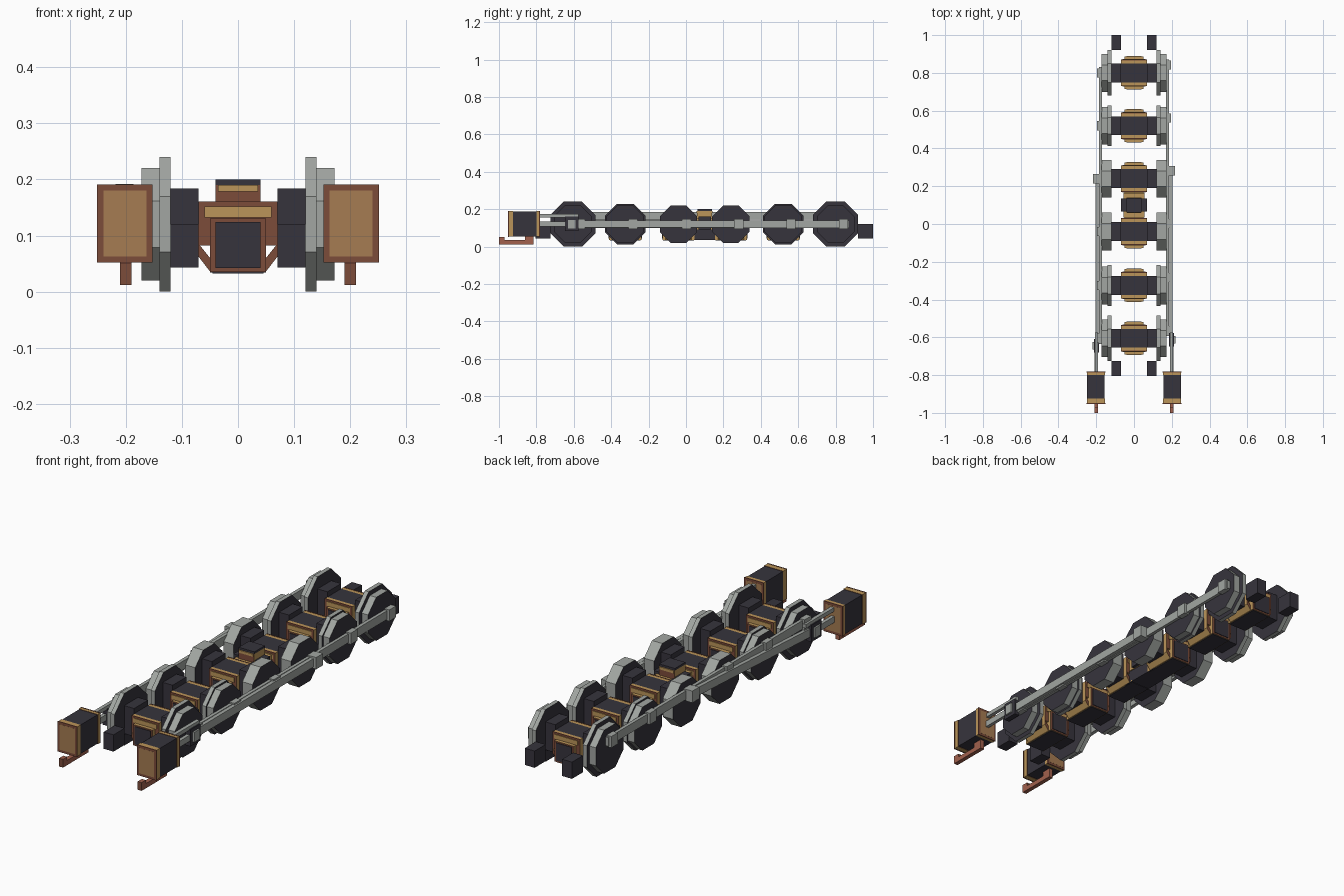
import bpy, bmesh, math

cube = bpy.data.objects.get("Cube")
if cube:
    bpy.data.objects.remove(cube)


def material(name, rgb):
    m = bpy.data.materials.new(name)
    m.use_nodes = True
    m.diffuse_color = (*rgb, 1)
    m.node_tree.nodes["Principled BSDF"].inputs["Base Color"].default_value = (*rgb, 1)
    return m


DARK = material("dark iron", (0.037, 0.034, 0.046))
STEEL = material("light steel", (0.36, 0.38, 0.36))
BROWN = material("brown trim", (0.2, 0.072, 0.042))
BRASS = material("brass", (0.5, 0.3, 0.1))
WORN = material("worn brass", (0.38, 0.2, 0.085))
COPPER = material("copper", (0.36, 0.12, 0.075))


def prism(name, pts, lo, hi, mat, axis="x", end_mat=None):
    """Extrude a flat profile along x (yz points) or y (xz points)."""
    bm = bmesh.new()
    put = (lambda p, t: (t, *p)) if axis == "x" else (lambda p, t: (p[0], t, p[1]))
    base = bm.faces.new([bm.verts.new(put(p, lo)) for p in pts])
    new = bmesh.ops.extrude_face_region(bm, geom=[base])["geom"]
    step = (hi - lo, 0, 0) if axis == "x" else (0, hi - lo, 0)
    bmesh.ops.translate(bm, vec=step, verts=[v for v in new if isinstance(v, bmesh.types.BMVert)])
    bmesh.ops.recalc_face_normals(bm, faces=bm.faces)
    mesh = bpy.data.meshes.new(name)
    mesh.materials.append(mat)
    if end_mat:
        # Extrusion ends take the second colour
        mesh.materials.append(end_mat)
        for f in bm.faces:
            f.normal_update()
            f.material_index = int(abs(f.normal["xyz".index(axis)]) > 0.9)
    bm.to_mesh(mesh)
    bm.free()
    ob = bpy.data.objects.new(name, mesh)
    bpy.context.collection.objects.link(ob)
    return ob


def box(name, x, y, z, mat, end_mat=None):
    """Box from (low, high) ranges; end_mat colours the front and back faces."""
    pts = [(x[0], z[0]), (x[1], z[0]), (x[1], z[1]), (x[0], z[1])]
    return prism(name, pts, y[0], y[1], mat, "y", end_mat)


def side(s, a, b):
    return (a, b) if s > 0 else (-b, -a)


def around(c, r):
    return (c - r, c + r)


def octagon(y, r):
    big = r / math.cos(math.pi / 8)
    angles = [math.pi / 8 + i * math.pi / 4 for i in range(8)]
    return [(y + big * math.cos(a), AXLE_Z + big * math.sin(a)) for a in angles]


def rod(name, s, a, b, h, x0, x1):
    """Flat steel bar between two (y, z) points."""
    pts = [(a[0], a[1] - h), (b[0], b[1] - h), (b[0], b[1] + h), (a[0], a[1] + h)]
    prism(name, pts, *side(s, x0, x1), STEEL)


AXLE_Z = 0.12
# Axle position and flange radius; the two middle pairs have no flange
AXLES = [(-0.605, 0.12), (-0.325, 0.108), (-0.04, None),
         (0.24, None), (0.52, 0.108), (0.8, 0.12)]

for n, (y, flange) in enumerate(AXLES, 1):
    for s, tag in ((1, "left"), (-1, "right")):
        # Wheels
        inner = 0.14 if flange else 0.12
        prism(f"{tag}_wheel_{n}", octagon(y, 0.1), *side(s, inner, 0.172), STEEL, "x", DARK)
        if flange:
            prism(f"{tag}_flange_{n}", octagon(y, flange), *side(s, 0.12, 0.14), STEEL, "x", DARK)
        # Axle bearings and diagonal braces
        box(f"{tag}_bearing_{n}", side(s, 0.07, 0.12), around(y, 0.05), (0.055, 0.184), DARK)
        brace = [(s * px, pz) for px, pz in ((0.05, 0.036), (0.07, 0.062), (0.07, 0.085), (0.05, 0.06))]
        prism(f"{tag}_brace_{n}", brace, y - 0.07, y + 0.07, BRASS, "y", BROWN)
    # Gearbox with trimmed ends
    box(f"gearbox_{n}", (-0.07, 0.07), around(y, 0.05), (0.085, 0.16), DARK)
    box(f"gearbox_keeper_{n}", (-0.05, 0.05), around(y, 0.086), (0.035, 0.13), BRASS, BROWN)
    box(f"keeper_bottom_{n}", (-0.045, 0.045), around(y, 0.082), (0.032, 0.036), DARK)
    for s in (-1, 1):
        def ends(a, b):
            return tuple(sorted((y + s * a, y + s * b)))
        box(f"gearbox_collar_{n}", (-0.07, 0.07), ends(0.05, 0.07), (0.082, 0.16), BRASS, BROWN)
        box(f"collar_panel_{n}", (-0.06, 0.06), ends(0.07, 0.073), (0.132, 0.152), BRASS)
        box(f"collar_rim_{n}", (-0.07, 0.07), ends(0.066, 0.0705), (0.157, 0.161), BROWN)
        box(f"keeper_panel_{n}", (-0.04, 0.04), ends(0.086, 0.089), (0.042, 0.124), DARK)

# Central pivot
PIVOT = 0.1
box("pivot_base", (-0.05, 0.05), around(PIVOT, 0.1), (0.034, 0.1), DARK)
box("pivot_block", (-0.07, 0.07), around(PIVOT, 0.034), (0.09, 0.16), DARK)
box("pivot_collar", (-0.055, 0.055), around(PIVOT, 0.065), (0.09, 0.15), BRASS, BROWN)
box("pivot_post", (-0.04, 0.04), around(PIVOT, 0.04), (0.15, 0.19), BRASS, BROWN)
box("pivot_band", (-0.036, 0.036), around(PIVOT, 0.043), (0.178, 0.19), BRASS)
box("pivot_cap", (-0.04, 0.04), around(PIVOT, 0.038), (0.19, 0.2), DARK)

for s, tag in ((1, "left"), (-1, "right")):
    # Frame ends
    box(f"{tag}_front_frame_end", side(s, 0.07, 0.12), (-0.805, -0.725), (0.043, 0.12), DARK)
    box(f"{tag}_rear_frame_end", side(s, 0.07, 0.12), (0.92, 1.0), (0.043, 0.12), DARK)

    # Cylinder block with banded ends
    box(f"{tag}_cylinder", side(s, 0.155, 0.248), (-0.925, -0.8), (0.055, 0.188), DARK)
    for where, ya, yb, out in (("front", -0.95, -0.925, -0.953), ("rear", -0.8, -0.783, -0.78)):
        box(f"{tag}_{where}_band", side(s, 0.153, 0.25), (ya, yb), (0.053, 0.19), BRASS, BROWN)
        face = ya if where == "front" else yb
        box(f"{tag}_{where}_cover", side(s, 0.163, 0.24), sorted((face, out)), (0.063, 0.18), WORN)
        box(f"{tag}_{where}_rim", side(s, 0.152, 0.251), around(face, 0.0025), (0.052, 0.191), BROWN)

    # Drain pipe under the cylinder
    px = side(s, 0.19, 0.21)
    box(f"{tag}_drain_pipe", px, (-0.97, -0.815), (0.012, 0.034), COPPER)
    box(f"{tag}_drain_post", px, (-0.86, -0.815), (0.034, 0.055), COPPER)
    box(f"{tag}_drain_tip", px, (-1.0, -0.97), (0.012, 0.05), COPPER, BROWN)

    # Cranks are a quarter turn apart from one side to the other
    dy, dz = (0.042, 0) if s > 0 else (0, 0.045)
    pin_z = AXLE_Z + dz
    cross_y = -0.612 if s > 0 else -0.645
    first, last = AXLES[0][0] + dy, AXLES[-1][0] + dy
    rod(f"{tag}_side_rod", s, (first - 0.03, pin_z), (last + 0.03, pin_z), 0.02, 0.17, 0.186)
    for n, (y, _) in enumerate(AXLES, 1):
        box(f"{tag}_crank_pin_{n}", side(s, 0.165, 0.197), around(y + dy, 0.024), around(pin_z, 0.026), STEEL)

    # Main rod, crosshead, piston rod and slide bar
    drive_y = AXLES[3][0] + dy
    rod(f"{tag}_main_rod", s, (cross_y, AXLE_Z), (drive_y, pin_z), 0.019, 0.188, 0.205)
    box(f"{tag}_drive_pin", side(s, 0.186, 0.218), around(drive_y, 0.025), around(pin_z, 0.027), STEEL)
    box(f"{tag}_crosshead", side(s, 0.186, 0.212), around(cross_y, 0.036), (0.082, 0.16), DARK)
    box(f"{tag}_crosshead_pin", side(s, 0.19, 0.22), around(cross_y, 0.02), around(AXLE_Z, 0.023), STEEL)
    box(f"{tag}_piston_rod", side(s, 0.193, 0.209), (-0.79, cross_y), around(AXLE_Z, 0.014), STEEL)
    box(f"{tag}_slide_bar", side(s, 0.19, 0.207), (-0.79, -0.575), (0.156, 0.174), STEEL)
